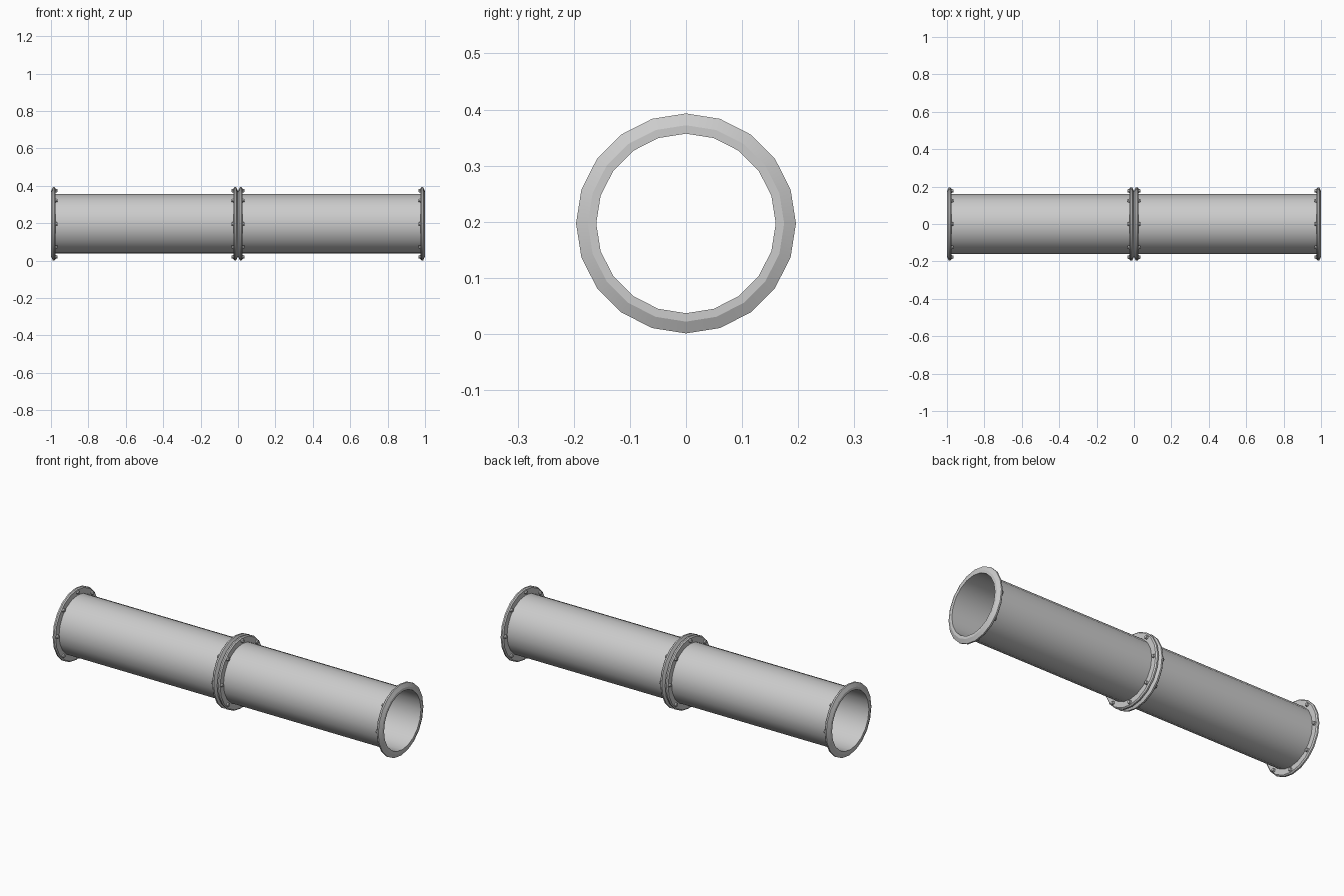
import bpy
import bmesh
import math
from mathutils import Matrix, Vector

if "Cube" in bpy.data.objects:
    bpy.data.objects.remove(bpy.data.objects["Cube"], do_unlink=True)

SIDES = 20
AXIS_Z = 0.197
PIPE_R = 0.16
BACK = 0.024          # flange thickness
BOLT_RING = 0.177
BOLTS = 8

steel = bpy.data.materials.new("grey steel")
steel.diffuse_color = (0.6, 0.6, 0.6, 1)
steel.use_nodes = True
steel.node_tree.nodes["Principled BSDF"].inputs["Base Color"].default_value = (0.6, 0.6, 0.6, 1)


def finish(bm, name):
    """Turn a bmesh into a smooth shaded object with crisp edges."""
    mesh = bpy.data.meshes.new(name)
    bm.to_mesh(mesh)
    bm.free()
    mesh.materials.append(steel)
    obj = bpy.data.objects.new(name, mesh)
    obj.location.z = AXIS_Z
    bpy.context.collection.objects.link(obj)
    bpy.ops.object.select_all(action='DESELECT')
    obj.select_set(True)
    bpy.context.view_layer.objects.active = obj
    bpy.ops.object.shade_smooth_by_angle(angle=math.radians(20))
    return obj


def lathe(name, profile, closed):
    """Revolve (x, radius) points around the x axis."""
    bm = bmesh.new()
    rings = []
    for x, r in profile:
        ring = []
        for i in range(SIDES):
            a = math.tau * i / SIDES
            ring.append(bm.verts.new((x, r * math.sin(a), r * math.cos(a))))
        rings.append(ring)
    pairs = list(zip(rings, rings[1:]))
    if closed:
        pairs.append((rings[-1], rings[0]))
    for a, b in pairs:
        for i in range(SIDES):
            j = (i + 1) % SIDES
            bm.faces.new((a[i], b[i], b[j], a[j]))
    bmesh.ops.recalc_face_normals(bm, faces=bm.faces[:])
    return finish(bm, name)


def flange(name, face_x, inward):
    """Bevelled ring; face_x is the mating face, inward points to the pipe."""
    section = [(0, PIPE_R), (0, 0.175), (0.01, 0.196), (0.018, 0.196),
               (BACK, 0.19), (BACK, PIPE_R)]
    lathe(name, [(face_x + inward * d, r) for d, r in section], True)


def bolts(name, face_x, inward):
    """Ring of bolt heads on the back of a flange."""
    bm = bmesh.new()
    turn = Vector((0, 0, 1)).rotation_difference(Vector((inward, 0, 0))).to_matrix().to_4x4()
    for i in range(BOLTS):
        a = math.tau * i / BOLTS
        place = Matrix.Translation((face_x + inward * (BACK + 0.004),
                                    BOLT_RING * math.sin(a), BOLT_RING * math.cos(a)))
        bmesh.ops.create_cone(bm, cap_ends=True, segments=8, radius1=0.011,
                              radius2=0.008, depth=0.012, matrix=place @ turn)
    finish(bm, name)


# Two identical pipe sections, each with a bolted flange at both ends
for side, s in (("left", 1), ("right", -1)):
    lathe(side + "_pipe", [(s * BACK, PIPE_R), (s * (1 - BACK), PIPE_R)], False)
    for end, x, inward in (("middle", 0, s), ("outer", s, -s)):
        flange(f"{side}_{end}_flange", x, inward)
        bolts(f"{side}_{end}_bolts", x, inward)
